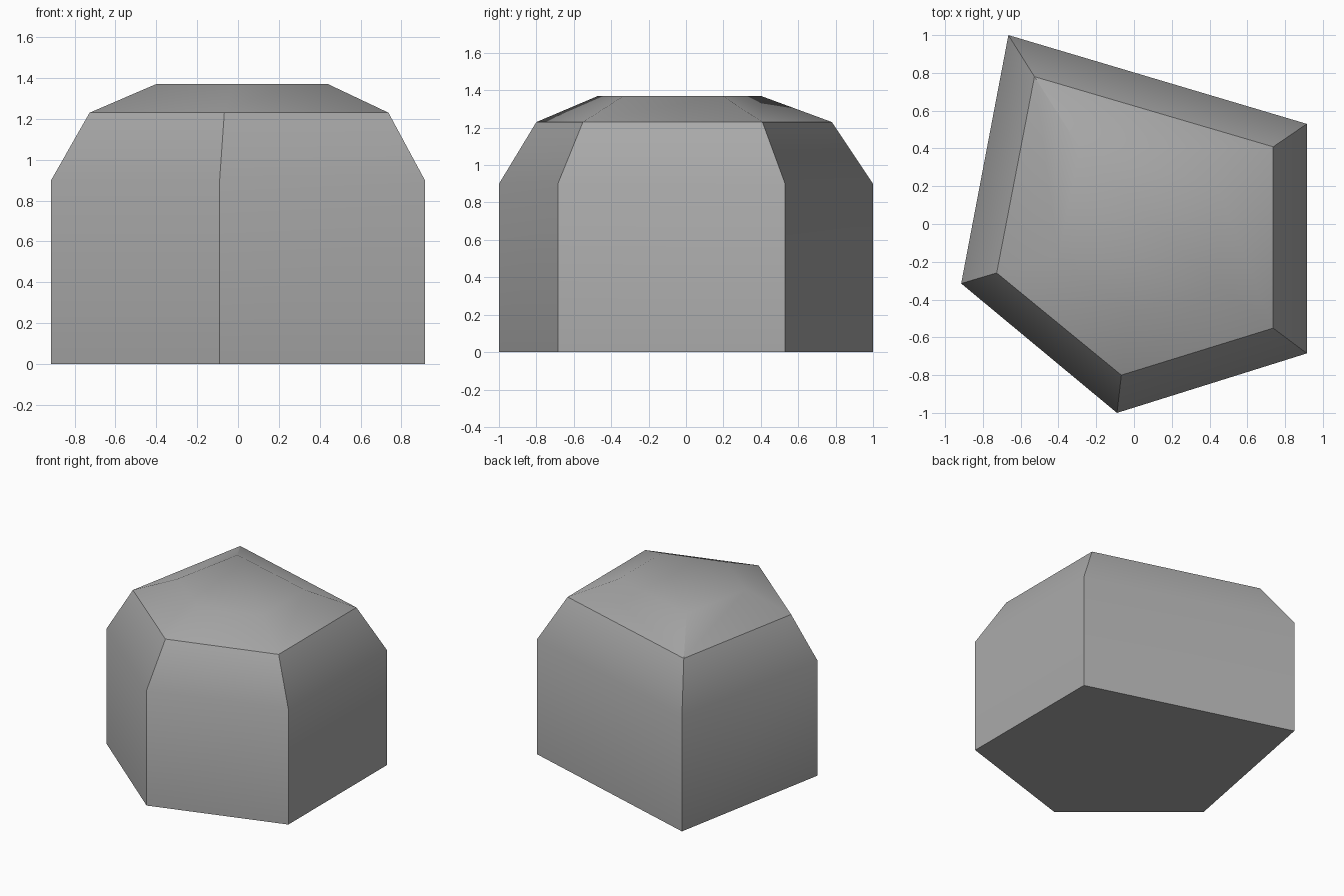
import bpy, bmesh, math

cube = bpy.data.objects.get("Cube")
if cube:
    bpy.data.objects.remove(cube, do_unlink=True)

# Stone colour
grey = bpy.data.materials.new("stone_grey")
grey.use_nodes = True
colour = (0.4, 0.4, 0.4, 1)
grey.diffuse_color = colour
shader = grey.node_tree.nodes["Principled BSDF"]
shader.inputs["Base Color"].default_value = colour
shader.inputs["Roughness"].default_value = 0.8

# Five-sided footprint, counter-clockwise from above
footprint = [(-0.09, -1), (0.915, -0.685), (0.915, 0.53), (-0.665, 1), (-0.915, -0.315)]

# Rings: height, scale in x and y, shift in x and y
rings = [(0, 1, 1, 0, 0), (0.9, 1, 1, 0, 0),
         (1.23, 0.8, 0.79, 0.005, -0.01), (1.37, 0.46, 0.435, 0.02, -0.035)]

# Stack the rings into a boulder with a tapered crown
bm = bmesh.new()
loops = [[bm.verts.new((x * sx + dx, y * sy + dy, z)) for x, y in footprint]
         for z, sx, sy, dx, dy in rings]
for low, high in zip(loops, loops[1:]):
    for i in range(len(low)):
        j = (i + 1) % len(low)
        bm.faces.new((low[i], low[j], high[j], high[i]))
bm.faces.new(loops[0][::-1])
bm.faces.new(loops[-1])
bmesh.ops.recalc_face_normals(bm, faces=bm.faces)

mesh = bpy.data.meshes.new("boulder")
bm.to_mesh(mesh)
bm.free()
mesh.materials.append(grey)
boulder = bpy.data.objects.new("boulder", mesh)
bpy.context.collection.objects.link(boulder)

# Soft crown transitions, crisp corners
bpy.ops.object.select_all(action="DESELECT")
boulder.select_set(True)
bpy.context.view_layer.objects.active = boulder
bpy.ops.object.shade_smooth_by_angle(angle=math.radians(33))
